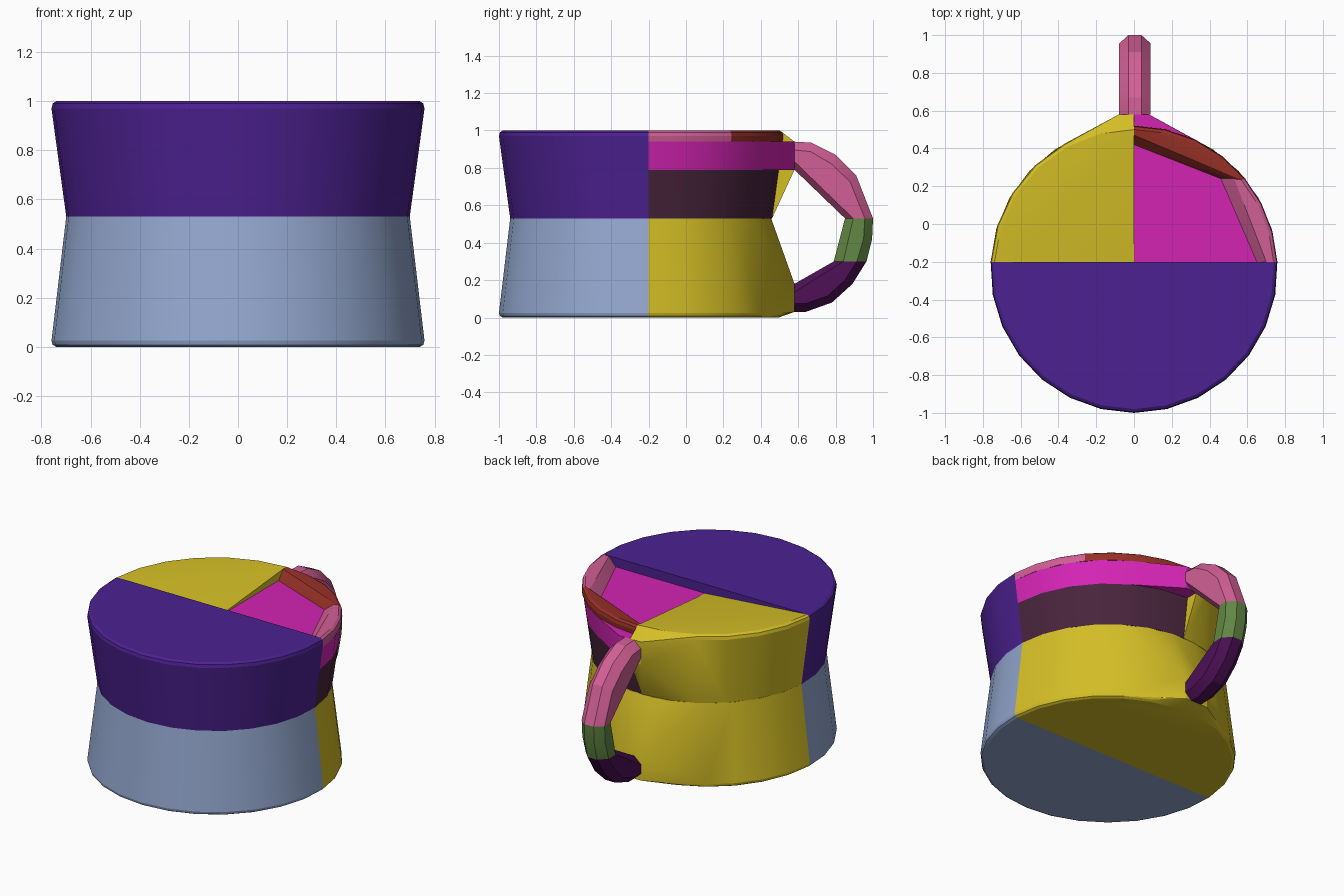
import bpy, bmesh
from math import sin, cos, pi, asin, radians

cube = bpy.data.objects.get("Cube")
if cube:
    bpy.data.objects.remove(cube)

CENTRE_Y, SEAM_Y, WAIST = -0.24, -0.2, 0.53
GRIP_Y, GRIP_X = 0.58, 0.08


def material(name, *rgb):
    """Flat material from 0-255 display colour."""
    lin = [((c / 255 + 0.055) / 1.055) ** 2.4 for c in rgb] + [1]
    m = bpy.data.materials.new(name)
    m.use_nodes = True
    m.diffuse_color = lin
    m.node_tree.nodes["Principled BSDF"].inputs["Base Color"].default_value = lin
    return m


purple = material("purple", 76, 33, 145)
blue = material("light blue", 148, 168, 208)
yellow = material("yellow", 212, 190, 38)
magenta = material("magenta", 212, 36, 180)
pink = material("pink", 210, 95, 150)
red = material("brick red", 150, 48, 38)
plum = material("dark plum", 72, 36, 60)
green = material("green", 98, 135, 68)
violet = material("deep violet", 78, 16, 86)


def hull(name, points, mat):
    """Convex solid around the given points."""
    bm = bmesh.new()
    for p in points:
        bm.verts.new(p)
    res = bmesh.ops.convex_hull(bm, input=bm.verts)
    junk = set(res["geom_interior"]) | set(res["geom_unused"])
    junk = [g for g in junk if isinstance(g, bmesh.types.BMVert)]
    bmesh.ops.delete(bm, geom=junk, context="VERTS")
    bmesh.ops.dissolve_limit(bm, angle_limit=radians(1), verts=bm.verts, edges=bm.edges)
    bmesh.ops.recalc_face_normals(bm, faces=bm.faces)
    mesh = bpy.data.meshes.new(name)
    bm.to_mesh(mesh)
    bm.free()
    mesh.materials.append(mat)
    obj = bpy.data.objects.new(name, mesh)
    bpy.context.collection.objects.link(obj)
    bpy.ops.object.select_all(action="DESELECT")
    obj.select_set(True)
    bpy.context.view_layer.objects.active = obj
    bpy.ops.object.shade_smooth_by_angle(angle=radians(20))


def arc(z, r, start, end):
    """Points on the cup wall; None means the angle of the seam."""
    seam = asin((SEAM_Y - CENTRE_Y) / r)
    a = seam if start is None else start
    b = pi - seam if end is None else end
    if b < a:
        b += 2 * pi
    n = max(3, round((b - a) * 4.2))
    return [(r * cos(a + (b - a) * i / n),
             CENTRE_Y + r * sin(a + (b - a) * i / n), z) for i in range(n + 1)]


def wall(levels, start, end):
    return [p for z, r in levels for p in arc(z, r, start, end)]


def wall_front(levels):
    pts = []
    for z, r in levels:
        seam = asin((SEAM_Y - CENTRE_Y) / r)
        pts += arc(z, r, pi - seam, 2 * pi + seam)
    return pts


def radius(z):
    return 0.70 + 0.06 * (z - WAIST) / 0.44


def grip(xs, zs):
    """Points where the handle joins the cup."""
    return [(x, GRIP_Y, z) for x in xs for z in zs]


# Cup body
upper = [(WAIST, 0.70), (0.97, 0.76), (0.99, 0.755), (1.0, 0.74)]
lower = [(0, 0.74), (0.008, 0.755), (0.025, 0.76), (WAIST, 0.70)]
hull("cup_front_upper", wall_front(upper), purple)
hull("cup_front_lower", wall_front(lower), blue)
hull("cup_back_lower", wall(lower, None, None) + grip((-GRIP_X, GRIP_X), (0.03, 0.18)), yellow)
hull("cup_back_right_upper", wall(upper, pi / 2, None)
     + [(0, SEAM_Y, WAIST), (0, SEAM_Y, 0.94)] + grip((-GRIP_X, 0), (0.79, 0.94)), yellow)

# Back left quarter in layers
low, high = 0.79, 0.94
hull("cup_back_left_middle", wall([(WAIST, 0.70), (low, radius(low))], None, pi / 2)
     + [(0, SEAM_Y, WAIST), (0, SEAM_Y, low)], plum)
hull("filling_band", wall([(low, radius(low)), (high, radius(high))], None, pi / 2)
     + [(0, SEAM_Y, low), (0, SEAM_Y, high)] + grip((0, GRIP_X), (low, high)), magenta)

# Rim
rim = [(high, radius(high)), (0.97, 0.76), (0.99, 0.755), (1.0, 0.74)]
split = radians(39.5)
hull("rim_side", wall(rim, None, split)
     + [(0.65, SEAM_Y, high), (0.46, 0.24, high), (0.70, SEAM_Y, 0.995), (0.53, 0.24, 0.995)], pink)
hull("rim_back", wall(rim, split, pi / 2)
     + [(0, 0.42, high), (0.46, 0.24, high), (0, 0.47, 0.995), (0.53, 0.24, 0.995)], red)


# Handle: each section is inner y, z and outer y, z
def handle(name, sections, mat):
    pts = []
    for iy, iz, oy, oz in sections:
        for k in range(8):
            a = (k + 0.5) * pi / 4
            t = 0.5 + 0.5 * cos(a) / cos(pi / 8)
            pts.append((0.005 + 0.09 * sin(a), iy + (oy - iy) * t, iz + (oz - iz) * t))
    hull(name, pts, mat)


top_cut, low_cut = (0.85, 0.53, 1.0, 0.53), (0.79, 0.30, 0.965, 0.30)
handle("handle_top", [(0.58, 0.79, 0.58, 0.94), (0.66, 0.77, 0.67, 0.935),
                      (0.73, 0.70, 0.80, 0.87), (0.80, 0.64, 0.91, 0.76), top_cut], pink)
handle("handle_middle", [top_cut, (0.84, 0.42, 0.995, 0.42), low_cut], green)
handle("handle_bottom", [low_cut, (0.75, 0.25, 0.89, 0.18), (0.70, 0.20, 0.78, 0.08),
                         (0.63, 0.18, 0.64, 0.03), (0.58, 0.18, 0.58, 0.03)], violet)
